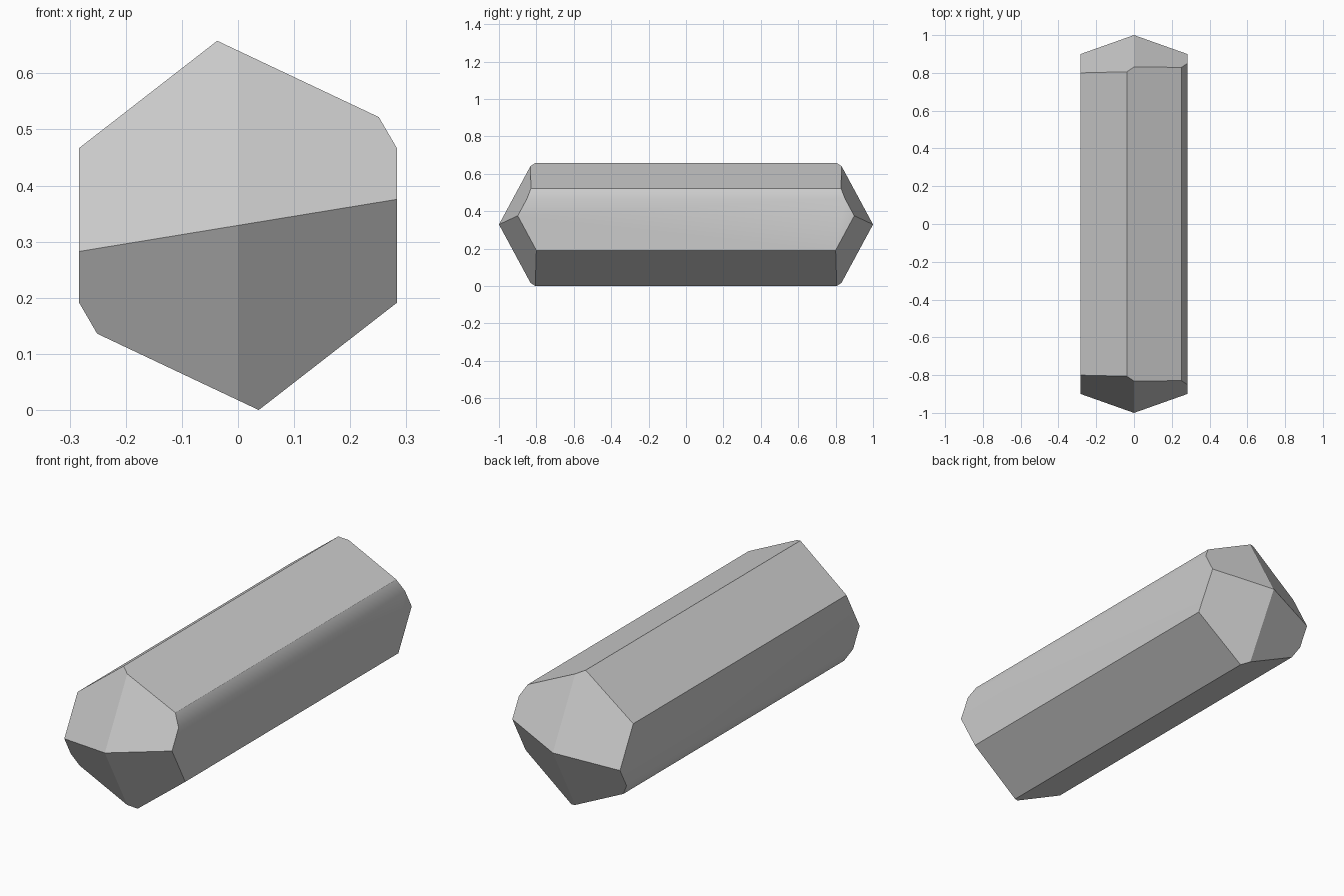
import bpy
import bmesh
import math
from mathutils import Vector

cube = bpy.data.objects.get("Cube")
if cube:
    bpy.data.objects.remove(cube, do_unlink=True)

MID_Z = 0.332

# Pale grey stone
grey = bpy.data.materials.new("pale_grey")
grey.use_nodes = True
colour = (0.6, 0.6, 0.6, 1)
grey.diffuse_color = colour
grey.node_tree.nodes["Principled BSDF"].inputs["Base Color"].default_value = colour

# Half of the cross-section (x, height from axis); the other half is its half turn
half = [(-0.283, 0.138), (-0.037, 0.329), (0.251, 0.193), (0.283, 0.138)]
profile = half + [(-x, -z) for x, z in half]

# Prism body running front to back
bm = bmesh.new()
base = bm.faces.new([bm.verts.new((x, -1.1, z)) for x, z in profile])
shaft = bmesh.ops.extrude_face_region(bm, geom=[base])
bmesh.ops.translate(
    bm, vec=(0, 2.2, 0),
    verts=[v for v in shaft["geom"] if isinstance(v, bmesh.types.BMVert)])
bmesh.ops.recalc_face_normals(bm, faces=bm.faces)

# Four slanted cuts meet in a point at each end
steep, shallow, rise = 0.443, 0.266, 0.54
slopes = [(-steep, rise), (shallow, rise), (steep, -rise), (-shallow, -rise)]
for end in (-1, 1):
    for across, up in slopes:
        normal = Vector((across, end, up))
        cut = bmesh.ops.bisect_plane(
            bm, geom=bm.verts[:] + bm.edges[:] + bm.faces[:], dist=1e-5,
            plane_co=(0, end, 0), plane_no=normal, clear_outer=True)
        rim = [e for e in cut["geom_cut"] if isinstance(e, bmesh.types.BMEdge)]
        bmesh.ops.contextual_create(bm, geom=rim)

bmesh.ops.remove_doubles(bm, verts=bm.verts, dist=1e-4)
bmesh.ops.recalc_face_normals(bm, faces=bm.faces)

mesh = bpy.data.meshes.new("crystal")
bm.to_mesh(mesh)
bm.free()
mesh.materials.append(grey)
crystal = bpy.data.objects.new("crystal", mesh)
crystal.location.z = MID_Z - 0.003
bpy.context.collection.objects.link(crystal)

# Only the narrow bevel strips blend into the sides
bpy.context.view_layer.objects.active = crystal
crystal.select_set(True)
bpy.ops.object.shade_smooth_by_angle(angle=math.radians(32.5))
